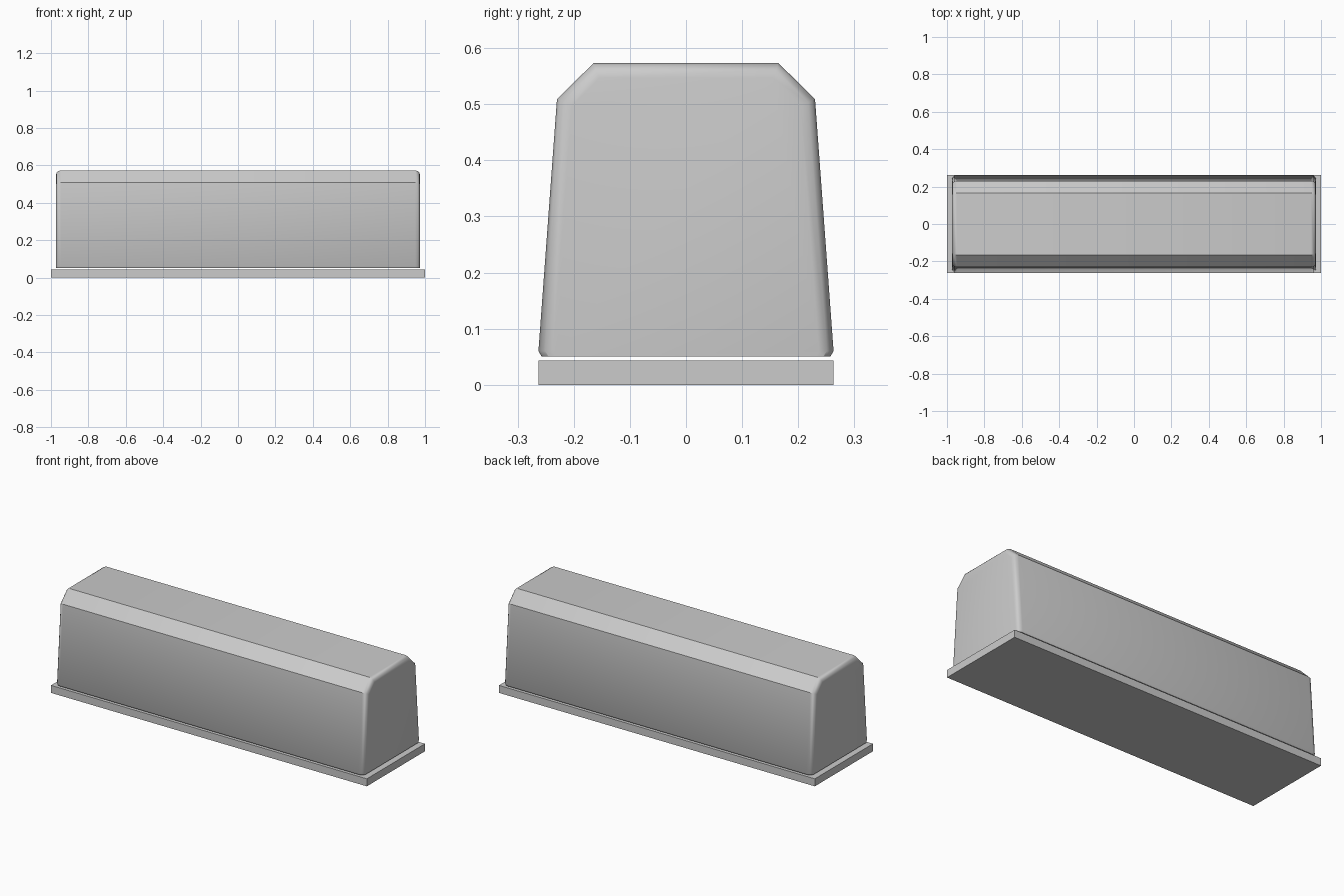
import bpy, bmesh

if "Cube" in bpy.data.objects:
    bpy.data.objects.remove(bpy.data.objects["Cube"])

# Base slab
bpy.ops.mesh.primitive_cube_add(size=1, location=(0, 0, 0.0215))
base = bpy.context.object
base.name = "base_plate"
base.scale = (2.0, 0.526, 0.043)
bpy.ops.object.transform_apply(location=True, scale=True)


def section(inset):
    """Half-hexagon-like cross-section, shrunk on the sides and top."""
    half = [(0.257, 0.05), (0.263, 0.06), (0.23, 0.509), (0.165, 0.573)]
    right = []
    for i, (y, z) in enumerate(half):
        top = inset if i == 3 else inset * 0.5 if i == 2 else 0
        side = inset * 0.4 if i == 3 else inset
        right.append((y - side, z - top))
    return right + [(-y, z) for y, z in reversed(right)]


# Long cover lofted from end to end, with rounded end edges
steps = [(0.947, 0.0), (0.962, 0.004), (0.970, 0.012), (0.973, 0.026)]
rings = [(-x, i) for x, i in reversed(steps)] + steps
bm = bmesh.new()
loops = [[bm.verts.new((x, y, z)) for y, z in section(i)] for x, i in rings]
for a, b in zip(loops, loops[1:]):
    for k in range(len(a)):
        n = (k + 1) % len(a)
        bm.faces.new((a[k], a[n], b[n], b[k]))
bm.faces.new(loops[0])
bm.faces.new(loops[-1])
bmesh.ops.recalc_face_normals(bm, faces=bm.faces)
mesh = bpy.data.meshes.new("cover")
bm.to_mesh(mesh)
bm.free()
cover = bpy.data.objects.new("cover", mesh)
bpy.context.collection.objects.link(cover)

# Smooth the rounded ends, keep the chamfers crisp
bpy.ops.object.select_all(action='DESELECT')
cover.select_set(True)
bpy.context.view_layer.objects.active = cover
bpy.ops.object.shade_smooth_by_angle(angle=0.6)
